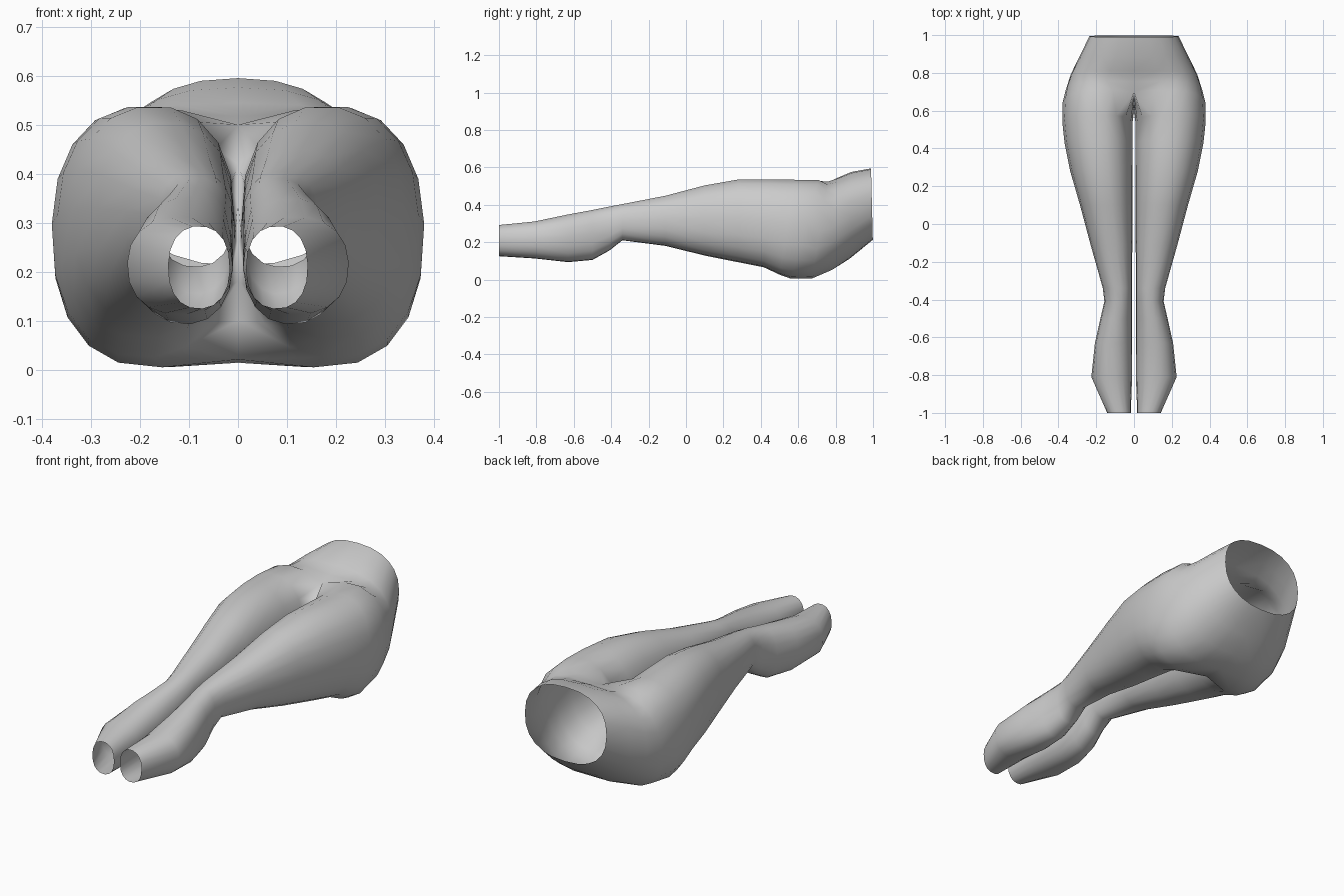
import bpy, bmesh
from math import sin, cos, radians, copysign

if "Cube" in bpy.data.objects:
    bpy.data.objects.remove(bpy.data.objects["Cube"])

OUTER, INNER = 13, 5     # points on the outer arc / on the inner thigh arc

# Leg rings: y, inner x, outer x, bottom z, top z, tilt of the ring in y
LEG = [
    (-1.00, .017, .142, .125, .293, 0),
    (-.81, .010, .226, .113, .312, 0),
    (-.63, .010, .207, .093, .350, 0),
    (-.50, .010, .178, .105, .374, 0),
    (-.41, .010, .157, .155, .392, 0),
    (-.34, .010, .165, .210, .405, 0),
    (-.11, .009, .230, .180, .450, 0),
    (.10, .008, .286, .128, .506, 0),
    (.28, .007, .338, .092, .538, 0),
    (.43, .007, .368, .065, .539, .06),
    (.54, .007, .380, .025, .537, .15),
]
# Hip rings: y, centre x, half width, bottom z, top z, tilt, top angle, bottom angle
HIP = [
    (.635, .17, .208, .005, .534, .28, 122, 112),
    (.715, .12, .240, .006, .524, .16, 104, 106),
    (.795, .05, .284, .050, .545, .06, 94, 98),
    (.880, .01, .282, .112, .576, .02, 91, 92),
    (.994, .00, .236, .213, .595, -.025, 90, 90),
]


def power(v, e):
    return copysign(abs(v) ** e, v)


def ring_point(deg, y, cx, rx, zb, zt, tilt, e):
    a = radians(deg)
    dz = (zt - zb) / 2 * power(sin(a), e)
    return [cx + rx * power(cos(a), e), y + tilt * dz, (zb + zt) / 2 + dz]


def arc(start, end, n):
    return [start + (end - start) * i / (n - 1) for i in range(n)]


def bridge(bm, a, b, closed):
    n = len(a)
    for i in range(n if closed else n - 1):
        j = (i + 1) % n
        bm.faces.new((a[i], a[j], b[j], b[i]))


bm = bmesh.new()
rings = []

# Leg: closed rings from ankle to upper thigh
for y, xi, xo, zb, zt, tilt in LEG:
    angles = arc(120, -115, OUTER) + arc(-115, -240, INNER + 2)[1:-1]
    rings.append([bm.verts.new(ring_point(a, y, (xi + xo) / 2, (xo - xi) / 2,
                                          zb, zt, tilt, .88)) for a in angles])

# Hips: half rings ending on the centre line; the first also carries the crotch seam
for k, (y, cx, rx, zb, zt, tilt, at, ab) in enumerate(HIP):
    pts = [ring_point(a, y, cx, rx, zb, zt, tilt, .84) for a in arc(at, -ab, OUTER)]
    pts[0][0] = pts[-1][0] = 0
    if k == 0:
        top, bottom = pts[0], pts[-1]
        for i in range(1, INNER + 1):
            t = i / (INNER + 1)
            pts.append([0] + [bottom[c] + (top[c] - bottom[c]) * t for c in (1, 2)])
    rings.append([bm.verts.new(p) for p in pts])

for k in range(len(rings) - 1):
    if k < len(LEG):
        bridge(bm, rings[k], rings[k + 1], True)
    else:
        bridge(bm, rings[k][:OUTER], rings[k + 1][:OUTER], False)
bmesh.ops.recalc_face_normals(bm, faces=bm.faces)
if sum(f.normal.x * (f.calc_center_median().x - .15) for f in bm.faces) < 0:
    bmesh.ops.reverse_faces(bm, faces=bm.faces)

mesh = bpy.data.meshes.new("hips_and_legs")
bm.to_mesh(mesh)
bm.free()
for p in mesh.polygons:
    p.use_smooth = True
body = bpy.data.objects.new("hips_and_legs", mesh)
bpy.context.collection.objects.link(body)

# Second leg by mirroring, welded along the centre line
mirror = body.modifiers.new("mirror", 'MIRROR')
mirror.use_axis[0] = True
mirror.merge_threshold = .0005
